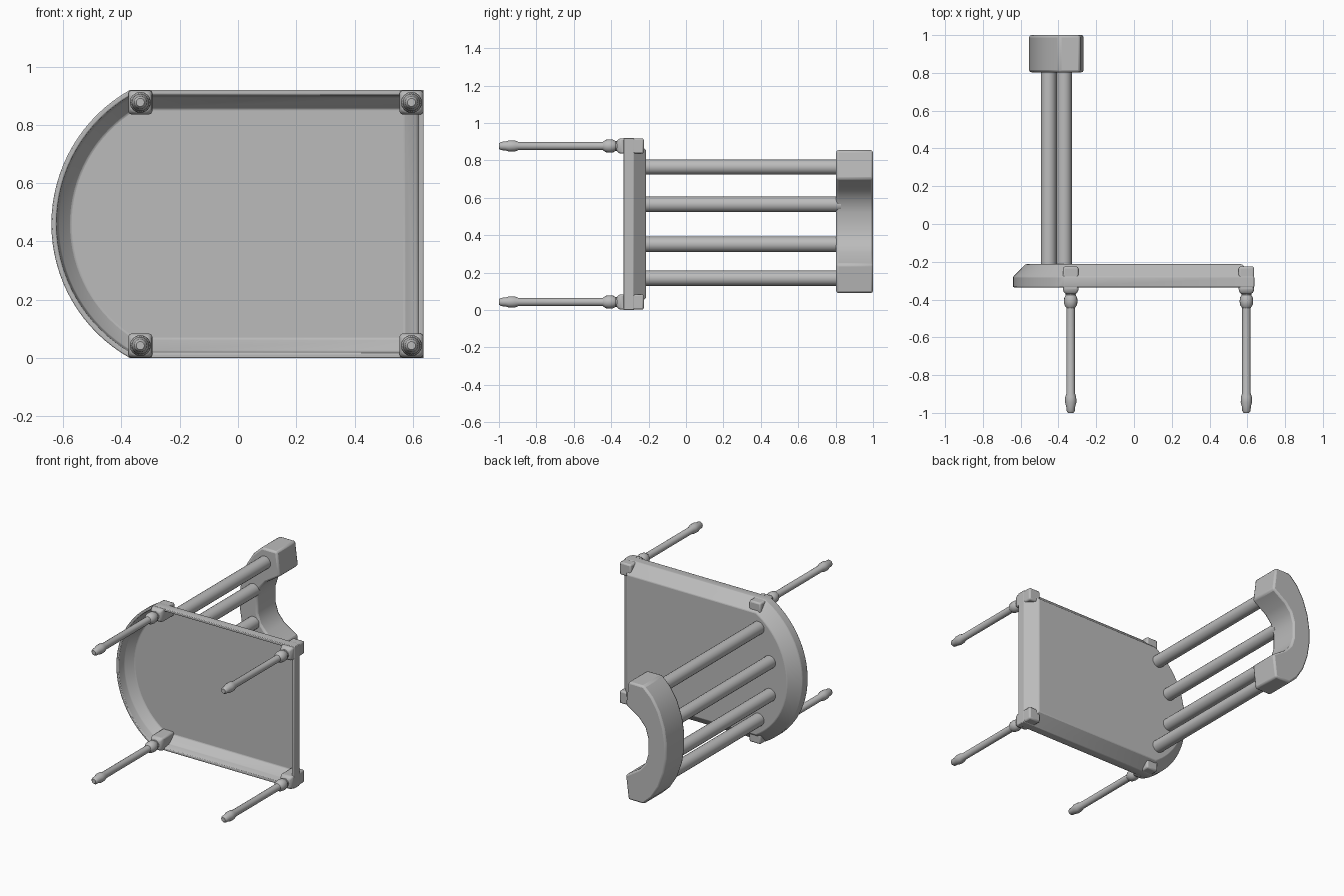
import bpy
import bmesh
import math

cube = bpy.data.objects.get("Cube")
if cube:
    bpy.data.objects.remove(cube, do_unlink=True)

grey = bpy.data.materials.new("plain grey")
grey.use_nodes = True
COLOUR = (0.5, 0.5, 0.5, 1.0)
grey.diffuse_color = COLOUR
grey.node_tree.nodes["Principled BSDF"].inputs["Base Color"].default_value = COLOUR

MID_Z = 0.46      # mirror height of the chair, which lies on its side


def loft(name, rings, bevel=0.0, angle=35):
    """Skin a list of (y, [(x, z), ...]) rings and cap both ends."""
    bm = bmesh.new()
    loops = [[bm.verts.new((x, y, z)) for x, z in pts] for y, pts in rings]
    for a, b in zip(loops, loops[1:]):
        n = len(a)
        for i in range(n):
            j = (i + 1) % n
            bm.faces.new((a[i], a[j], b[j], b[i]))
    bm.faces.new(loops[0])
    bm.faces.new(loops[-1])
    bmesh.ops.recalc_face_normals(bm, faces=bm.faces)
    mesh = bpy.data.meshes.new(name)
    bm.to_mesh(mesh)
    bm.free()
    mesh.materials.append(grey)
    obj = bpy.data.objects.new(name, mesh)
    bpy.context.collection.objects.link(obj)
    if bevel:
        mod = obj.modifiers.new("soft edges", 'BEVEL')
        mod.width = bevel
        mod.segments = 2
        mod.limit_method = 'ANGLE'
        mod.angle_limit = math.radians(30)
    bpy.ops.object.select_all(action='DESELECT')
    obj.select_set(True)
    bpy.context.view_layer.objects.active = obj
    bpy.ops.object.shade_smooth_by_angle(angle=math.radians(angle))
    return obj


def circle(cx, cz, r, n=20):
    return [(cx + r * math.cos(2 * math.pi * i / n),
             cz + r * math.sin(2 * math.pi * i / n)) for i in range(n)]


def seat_outline(inset):
    """Straight front and sides with a bowed rear edge."""
    half, radius = 0.46 - inset, 0.527 - inset
    centre_x = -0.64 + 0.527
    sweep = math.asin(half / radius)
    pts = [(0.637 - inset, MID_Z - half), (0.637 - inset, MID_Z + half)]
    for i in range(33):
        t = sweep * (1 - 2 * i / 32)
        pts.append((centre_x - radius * math.cos(t), MID_Z + radius * math.sin(t)))
    return pts


# Hollow seat shell: chamfered outside, thin rim, sloped recess
seat_steps = [(0.066, -0.213), (0.0, -0.28), (0.0, -0.335),
              (0.017, -0.335), (0.024, -0.285), (0.066, -0.238)]
loft("seat", [(y, seat_outline(i)) for i, y in seat_steps], bevel=0.004)


# Turned legs with square mounting blocks
leg_profile = [(0.030, -0.360), (0.026, -0.376), (0.034, -0.390), (0.036, -0.410),
               (0.033, -0.430), (0.022, -0.445), (0.022, -0.895), (0.029, -0.915),
               (0.030, -0.945), (0.024, -0.965), (0.022, -0.990), (0.014, -1.000)]


def square(cx, cz, half):
    return [(cx - half, cz - half), (cx + half, cz - half),
            (cx + half, cz + half), (cx - half, cz + half)]


for end, x in (("front", 0.595), ("rear", -0.335)):
    for side, sign in (("upper", 1), ("lower", -1)):
        z = MID_Z + sign * 0.417
        loft(f"{end}_{side}_leg_block",
             [(-0.225, square(x, z, 0.041)), (-0.355, square(x, z, 0.041)),
              (-0.372, square(x, z, 0.028))], bevel=0.010)
        loft(f"{end}_{side}_leg", [(y, circle(x, z, r, 16)) for r, y in leg_profile])

# Four back spindles following the bow of the rail
for i, (x, z) in enumerate([(-0.37, 0.765), (-0.452, 0.565),
                            (-0.452, 0.352), (-0.37, 0.17)], 1):
    loft(f"back_spindle_{i}", [(-0.225, circle(x, z, 0.041)), (0.83, circle(x, z, 0.041))])

# Curved top rail: half section (x, height from its middle), mirrored
RAIL_Z = 0.4725
outer = [(-0.395, 0.382), (-0.455, 0.325), (-0.505, 0.245), (-0.54, 0.145), (-0.555, 0.05)]
inner = [(-0.425, 0.05), (-0.405, 0.115), (-0.362, 0.165), (-0.265, 0.228), (-0.285, 0.382)]
section = ([(x, RAIL_Z + h) for x, h in outer]
           + [(x, RAIL_Z - h) for x, h in reversed(outer)]
           + [(x, RAIL_Z - h) for x, h in reversed(inner)]
           + [(x, RAIL_Z + h) for x, h in inner])
loft("back_top_rail", [(0.803, section), (1.0, section)], bevel=0.012)
